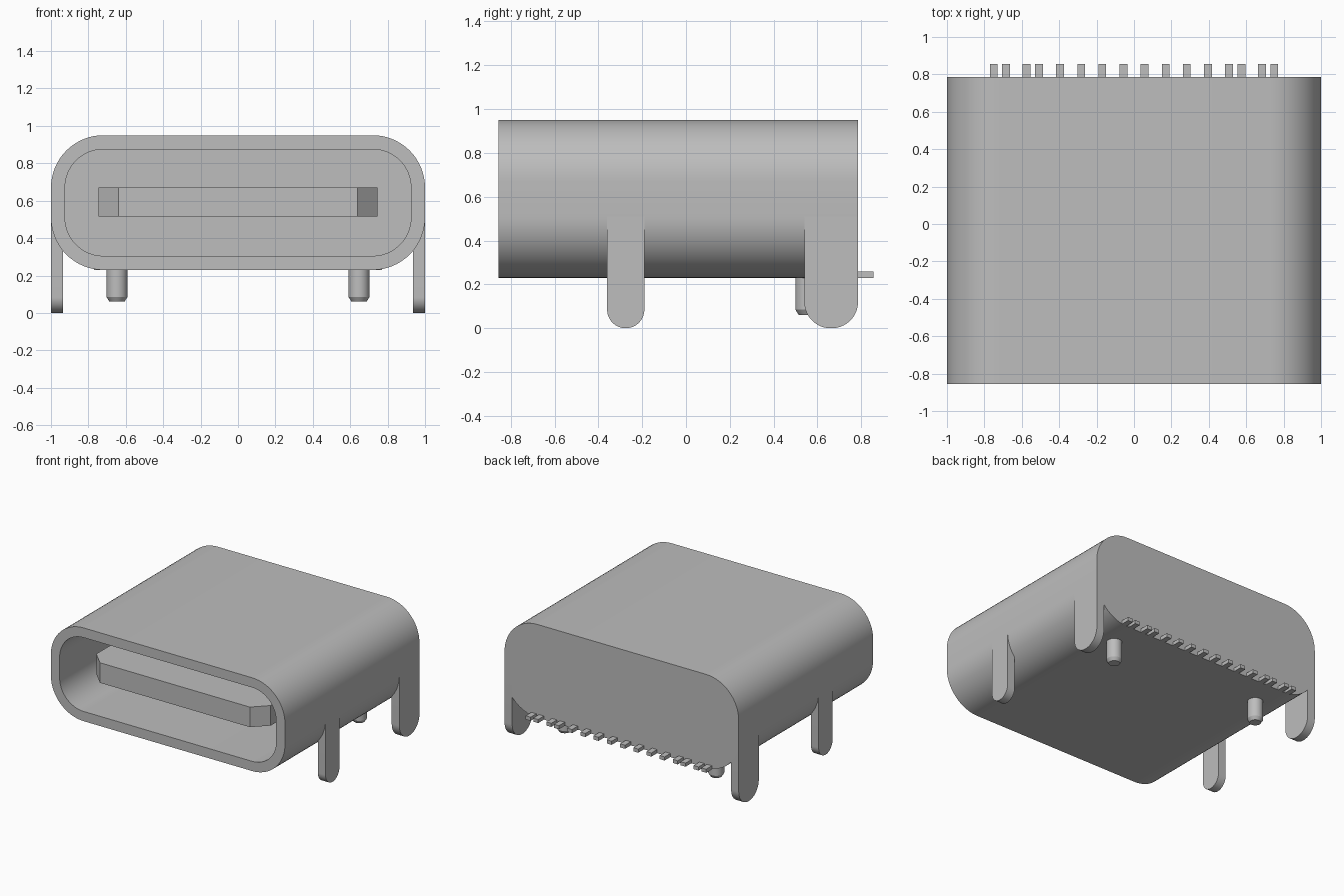
import bpy, bmesh, math
from mathutils import Vector

cube = bpy.data.objects.get("Cube")
if cube:
    bpy.data.objects.remove(cube, do_unlink=True)

grey = bpy.data.materials.new("Satin grey")
grey.use_nodes = True
COLOUR = (0.51, 0.51, 0.51, 1)
grey.diffuse_color = COLOUR
grey.node_tree.nodes["Principled BSDF"].inputs["Base Color"].default_value = COLOUR


def loft(name, rings):
    """Skin a row of equal-length point rings and cap both ends."""
    bm = bmesh.new()
    loops = [[bm.verts.new(p) for p in ring] for ring in rings]
    for a, b in zip(loops, loops[1:]):
        for i in range(len(a)):
            j = (i + 1) % len(a)
            bm.faces.new((a[i], a[j], b[j], b[i]))
    bm.faces.new(loops[0])
    bm.faces.new(loops[-1])
    bmesh.ops.recalc_face_normals(bm, faces=bm.faces)
    mesh = bpy.data.meshes.new(name)
    bm.to_mesh(mesh)
    bm.free()
    mesh.materials.append(grey)
    obj = bpy.data.objects.new(name, mesh)
    bpy.context.collection.objects.link(obj)
    bpy.ops.object.select_all(action="DESELECT")
    obj.select_set(True)
    bpy.context.view_layer.objects.active = obj
    bpy.ops.object.shade_smooth_by_angle(angle=math.radians(30))
    return obj


def arc(u, v, r, start, end, steps=16):
    angles = [math.radians(start + (end - start) * i / steps) for i in range(steps + 1)]
    return [(u + r * math.cos(t), v + r * math.sin(t)) for t in angles]


def stadium(r, y):
    """Rounded rectangle cross-section with corner radius r."""
    pts = []
    for k, (x, z) in enumerate([(0.72, 0.67), (-0.72, 0.67), (-0.72, 0.51), (0.72, 0.51)]):
        pts += arc(x, z, r, 90 * k, 90 * k + 90)
    return [Vector((x, y, z)) for x, z in pts]


def box(name, x0, x1, y0, y1, z0, z1):
    plan = [(x0, y0), (x1, y0), (x1, y1), (x0, y1)]
    return loft(name, [[(x, y, z) for x, y in plan] for z in (z0, z1)])


# Shell with its open front cavity
FRONT, BACK, CAVITY_END = -0.855, 0.785, 0.5
loft("shell", [stadium(0.28, BACK), stadium(0.28, FRONT),
               stadium(0.205, FRONT), stadium(0.205, CAVITY_END)])

# Contact tongue with chamfered front corners
plan = [(-0.64, -0.77), (0.64, -0.77), (0.745, -0.665),
        (0.745, CAVITY_END), (-0.745, CAVITY_END), (-0.745, -0.665)]
loft("tongue", [[(x, y, z) for x, y in plan] for z in (0.515, 0.67)])

# Mounting legs with rounded feet, on both sides
for label, y0, y1, r in (("front_leg", -0.36, -0.19, 0.085), ("back_leg", 0.54, BACK, 0.12)):
    side = [(y0, 0.51)] + arc(y0 + r, r, r, 180, 270) + arc(y1 - r, r, r, 270, 360) + [(y1, 0.51)]
    for s, hand in ((1, "left"), (-1, "right")):
        loft(hand + "_" + label, [[(s * x, y, z) for y, z in side] for x in (0.935, 1.0)])

# Locating pegs with chamfered tips
for s, hand in ((1, "left"), (-1, "right")):
    rings = []
    for r, z in ((0.04, 0.06), (0.056, 0.085), (0.056, 0.24)):
        circle = arc(s * 0.647, 0.555, r, 0, 360, 32)[:-1]
        rings.append([(x, y, z) for x, y in circle])
    loft(hand + "_peg", rings)

# Solder pins along the back
for s, hand in ((1, "left"), (-1, "right")):
    for i, x in enumerate((0.057, 0.17, 0.282, 0.395, 0.507, 0.574, 0.685, 0.75)):
        box(f"{hand}_pin_{i + 1}", s * x - 0.021, s * x + 0.021, BACK, 0.855, 0.23, 0.258)
